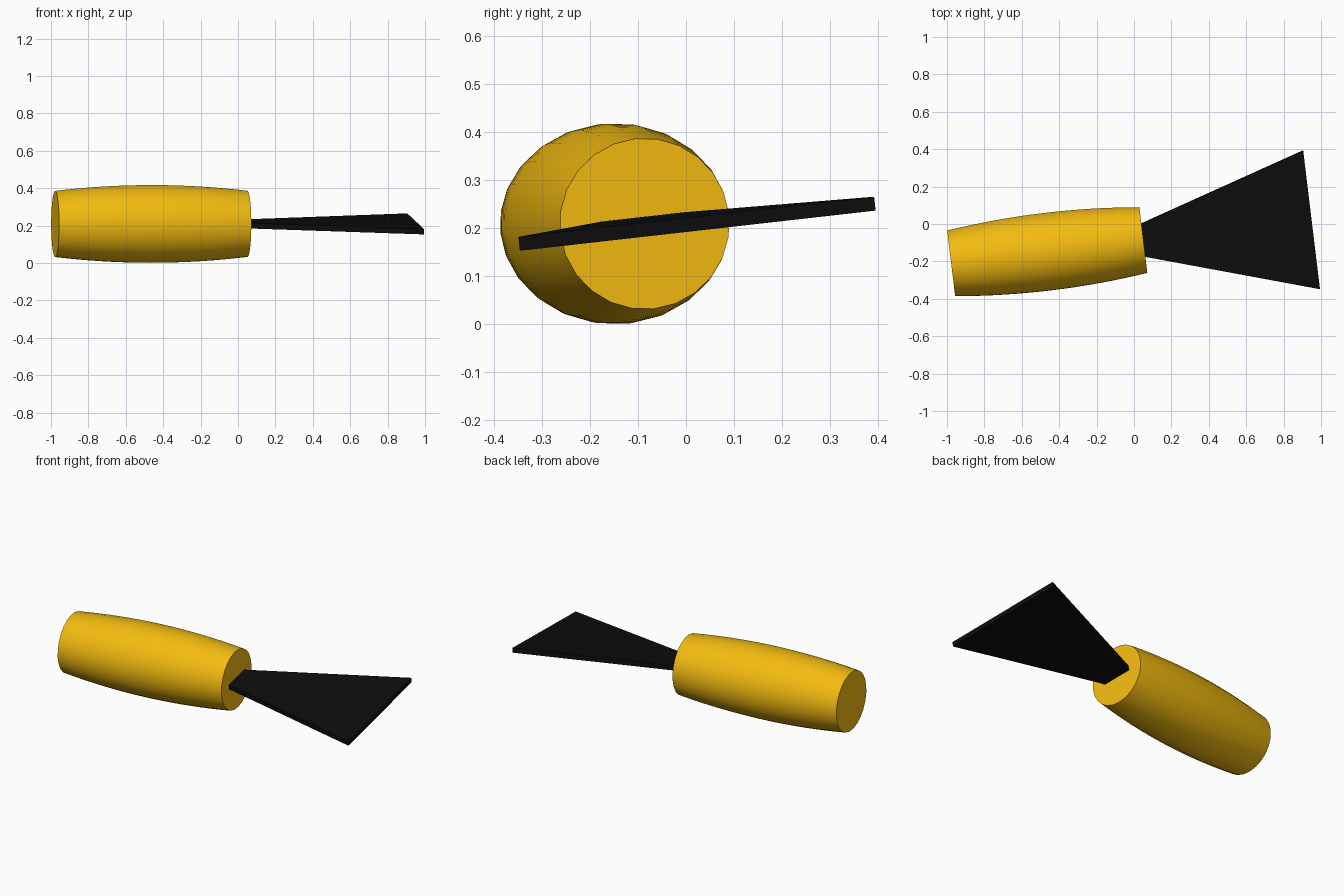
import bpy, bmesh
from math import sin, cos, pi, radians
from mathutils import Matrix

if "Cube" in bpy.data.objects:
    bpy.data.objects.remove(bpy.data.objects["Cube"])

# Shared frame: local x runs along the tool, origin at the handle's front cap
FRAME = (Matrix.Translation((0.05, -0.086, 0.209))
         @ Matrix.Rotation(radians(6.9), 4, 'Z')
         @ Matrix.Rotation(radians(6.4), 4, 'X'))


def material(name, color):
    m = bpy.data.materials.new(name)
    m.diffuse_color = color
    m.use_nodes = True
    m.node_tree.nodes["Principled BSDF"].inputs["Base Color"].default_value = m.diffuse_color
    return m


def loft(name, rings, mat):
    """Skin a series of equal-sized point rings and cap both ends."""
    bm = bmesh.new()
    loops = [[bm.verts.new(p) for p in ring] for ring in rings]
    n = len(loops[0])
    for a, b in zip(loops, loops[1:]):
        for i in range(n):
            j = (i + 1) % n
            bm.faces.new((a[i], a[j], b[j], b[i]))
    bm.faces.new(loops[0])
    bm.faces.new(loops[-1])
    bmesh.ops.recalc_face_normals(bm, faces=bm.faces)
    mesh = bpy.data.meshes.new(name)
    bm.to_mesh(mesh)
    bm.free()
    mesh.materials.append(mat)
    ob = bpy.data.objects.new(name, mesh)
    bpy.context.collection.objects.link(ob)
    ob.matrix_world = FRAME
    return ob


# Barrel-shaped handle
LENGTH, SIDES, STEPS = 1.035, 24, 16
R_END, R_MID = 0.178, 0.209
rings = []
for s in range(STEPS + 1):
    t = s / STEPS
    r = R_END + (R_MID - R_END) * (1 - (2 * t - 1) ** 2)
    rings.append([(-LENGTH * t, r * cos(2 * pi * i / SIDES), r * sin(2 * pi * i / SIDES))
                  for i in range(SIDES)])
handle = loft("handle", rings, material("yellow", (0.9, 0.5, 0.005, 1)))
bpy.context.view_layer.objects.active = handle
handle.select_set(True)
bpy.ops.object.shade_smooth_by_angle(angle=radians(30))

# Flat flared blade
H = 0.0145
blade = loft("blade",
             [[(x, -w, -H), (x, w, -H), (x, w, H), (x, -w, H)]
              for x, w in ((-0.005, 0.088), (0.906, 0.375))],
             material("black", (0.004, 0.004, 0.004, 1)))
